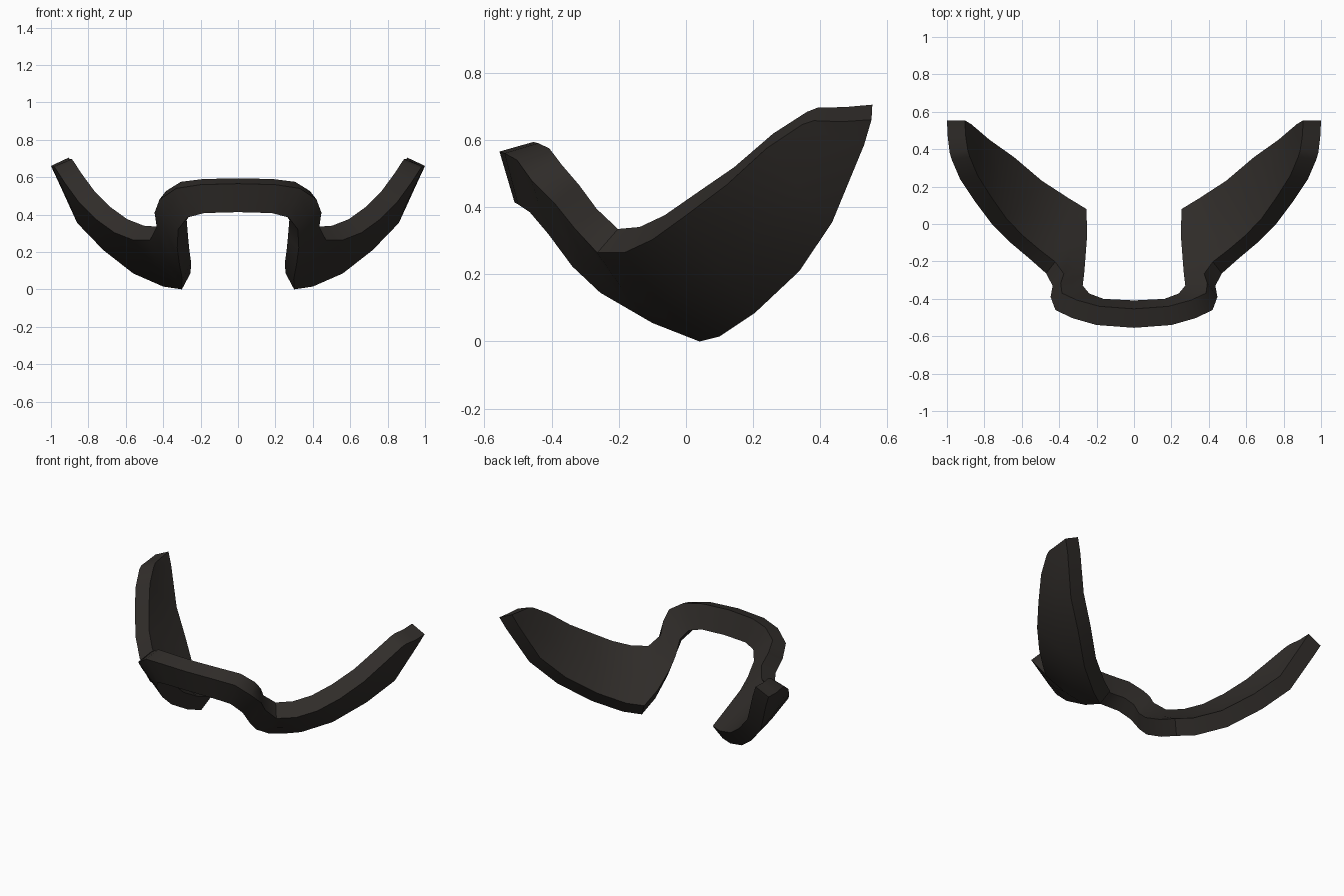
import bpy, bmesh, math
from mathutils import Vector

if "Cube" in bpy.data.objects:
    bpy.data.objects.remove(bpy.data.objects["Cube"])

# Front rail of the outer surface: bridge centre -> shoulder -> wing tip
front_rail = [(0, -.555, .565), (.2, -.54, .56), (.33, -.503, .54), (.42, -.46, .48),
              (.446, -.39, .41), (.435, -.33, .335), (.47, -.264, .264), (.56, -.184, .264),
              (.66, -.10, .303), (.76, 0, .375), (.85, .12, .465), (.93, .24, .575),
              (.975, .345, .645), (.985, .38, .657)]
# Back rail: bridge underside -> lowest corner -> trailing edge -> wing tip
back_rail = [(0, -.51, .413), (.18, -.50, .408), (.27, -.465, .385), (.32, -.41, .32),
             (.325, -.338, .223), (.315, -.255, .145), (.298, -.10, .055), (.30, .04, 0),
             (.40, .10, .015), (.56, .205, .085), (.72, .338, .21), (.86, .435, .355),
             (.965, .53, .585), (1, .552, .66)]
outward = Vector((.5, -.4, -.75)).normalized()

# Outer skin of the right half: two quads wide, bowed slightly outward along the wing
bm = bmesh.new()
rows = []
for i, (f, b) in enumerate(zip(front_rail, back_rail)):
    f, b = Vector(f), Vector(b)
    bow = .035 * (f - b).length if i > 4 else 0
    rows.append([bm.verts.new(p) for p in (f, (f + b) / 2 + outward * bow, b)])
for r, s in zip(rows, rows[1:]):
    for j in range(2):
        bm.faces.new((r[j], r[j + 1], s[j + 1], s[j]))
mesh = bpy.data.meshes.new("winged_bracket")
bm.to_mesh(mesh)
bm.free()
bracket = bpy.data.objects.new("winged_bracket", mesh)
bpy.context.collection.objects.link(bracket)

# Mirror to the left half, then give the skin its thickness
mirror = bracket.modifiers.new("mirror", 'MIRROR')
mirror.use_clip = True
shell = bracket.modifiers.new("shell", 'SOLIDIFY')
shell.thickness = .105
shell.offset = -1
shell.use_even_offset = True

# Dark material
mat = bpy.data.materials.new("dark_plastic")
mat.diffuse_color = (.03, .026, .023, 1)
mat.use_nodes = True
mat.node_tree.nodes["Principled BSDF"].inputs["Base Color"].default_value = mat.diffuse_color
mesh.materials.append(mat)

# Bake the modifiers and smooth the broad faces, keeping rim edges sharp
bpy.context.view_layer.objects.active = bracket
bracket.select_set(True)
bpy.ops.object.convert(target='MESH')
bpy.ops.object.shade_smooth_by_angle(angle=math.radians(40))
